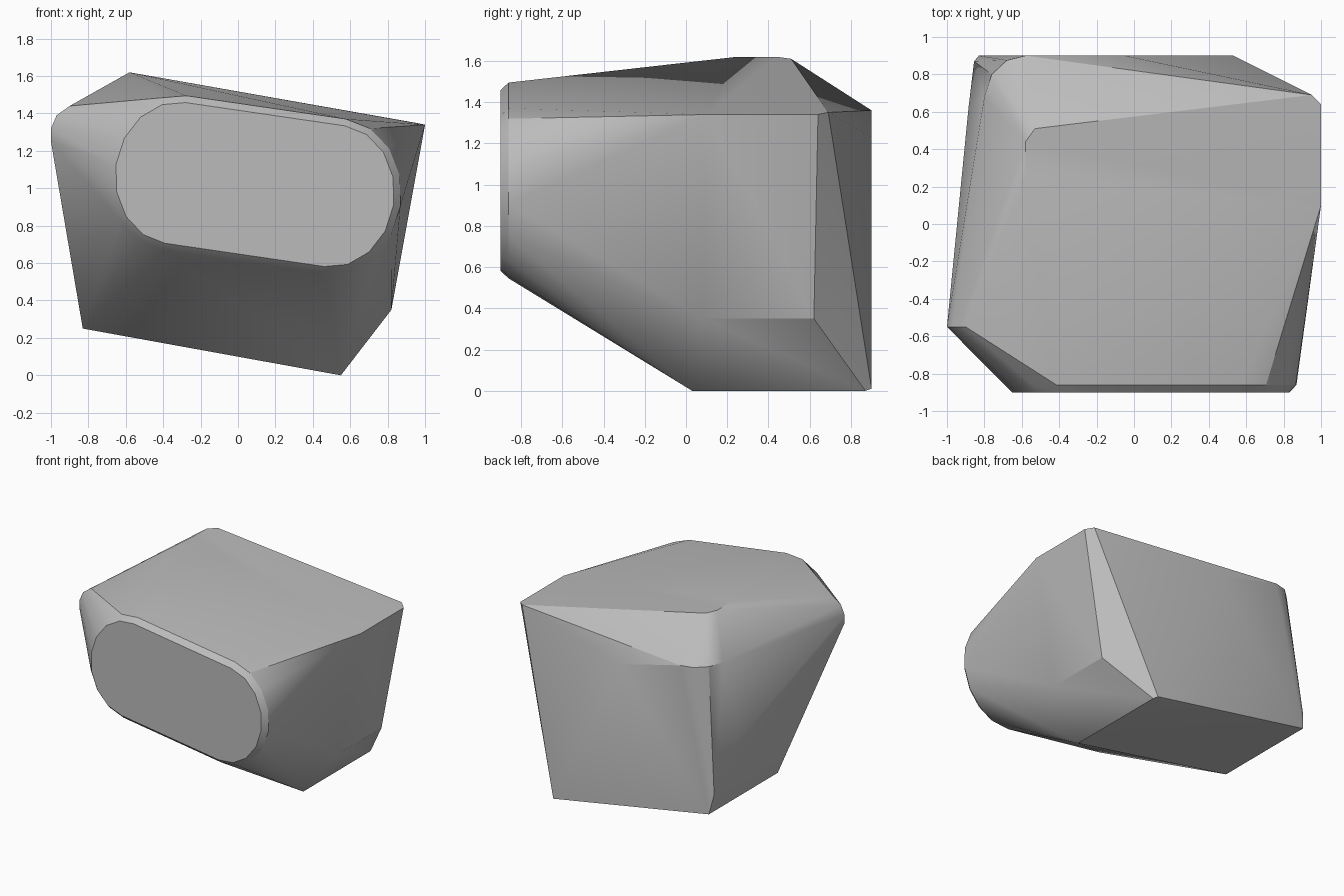
import bpy
import bmesh
import math
from mathutils import Vector

# Remove the default object
default_cube = bpy.data.objects.get("Cube")
if default_cube:
    bpy.data.objects.remove(default_cube, do_unlink=True)


def make_material(name, colour):
    material = bpy.data.materials.new(name)
    material.use_nodes = True
    material.diffuse_color = colour
    shader = next(node for node in material.node_tree.nodes
                  if node.type == "BSDF_PRINCIPLED")
    shader.inputs["Base Color"].default_value = colour
    return material


def tilted_oval(depth, grow=0.0, steps=8):
    """Tilted slot outline facing the front: two half ellipses on a short bar."""
    centre = Vector((0.09, depth, 1.02))
    along = Vector((math.cos(0.145), 0, -math.sin(0.145)))
    across = Vector((-along.z, 0, along.x))
    outline = []
    for side in (1, -1):
        for step in range(steps + 1):
            angle = math.pi * (step / steps - 0.5)
            reach = 0.43 + (0.32 + grow) * math.cos(angle)
            rise = (0.38 + grow) * math.sin(angle)
            outline.append(centre + side * (along * reach + across * rise))
    return outline


# Front pad and its narrow chamfer
front_pad = tilted_oval(-0.9) + tilted_oval(-0.86, grow=0.037)

# Roof ridge and its rounded end
roof_corners = [(-0.58, 0.25, 1.62), (-0.58, 0.44, 1.62), (-0.53, 0.51, 1.61),
                (1, 0.1, 1.34), (1, 0.64, 1.34), (0.95, 0.69, 1.35)]

# Right flank: bulging front corner, soft rear corner
flank_corners = [(-1, -0.55, 1.25), (-1, -0.55, 1.32), (-0.97, -0.55, 1.39),
                 (-0.9, -0.55, 1.44), (-0.885, 0.62, 0.73),
                 (-0.855, 0.87, 0.4)]

# Rear panel with its rounded shoulder
rear_corners = [(-0.05, 0.9, 1.23), (-0.58, 0.9, 1.36), (-0.68, 0.875, 1.36),
                (-0.76, 0.8, 1.36), (-0.8, 0.68, 1.36), (0.53, 0.9, 0.01)]

# Underside and lower left knee
base_corners = [(-0.83, 0.04, 0.25), (-0.83, 0.9, 0.25), (0.55, 0.03, 0),
                (0.55, 0.87, 0), (0.82, 0.08, 0.35), (0.82, 0.62, 0.35)]

# Wrap all the corners in one faceted skin
bm = bmesh.new()
for corner in front_pad + roof_corners + flank_corners + rear_corners + base_corners:
    bm.verts.new(corner)
hull = bmesh.ops.convex_hull(bm, input=bm.verts)
inside = {item for item in hull["geom_interior"] + hull["geom_unused"]
          if isinstance(item, bmesh.types.BMVert)}
bmesh.ops.delete(bm, geom=list(inside), context="VERTS")
bmesh.ops.dissolve_limit(bm, angle_limit=math.radians(1.5),
                         verts=bm.verts, edges=bm.edges)
bmesh.ops.recalc_face_normals(bm, faces=bm.faces)

mesh = bpy.data.meshes.new("faceted_block")
bm.to_mesh(mesh)
bm.free()
block = bpy.data.objects.new("faceted_block", mesh)
bpy.context.collection.objects.link(block)
mesh.materials.append(make_material("plain grey", (0.5, 0.5, 0.5, 1)))

# Smooth the shallow folds and keep the hard edges crisp
bpy.ops.object.select_all(action="DESELECT")
block.select_set(True)
bpy.context.view_layer.objects.active = block
bpy.ops.object.shade_smooth_by_angle(angle=math.radians(25))
